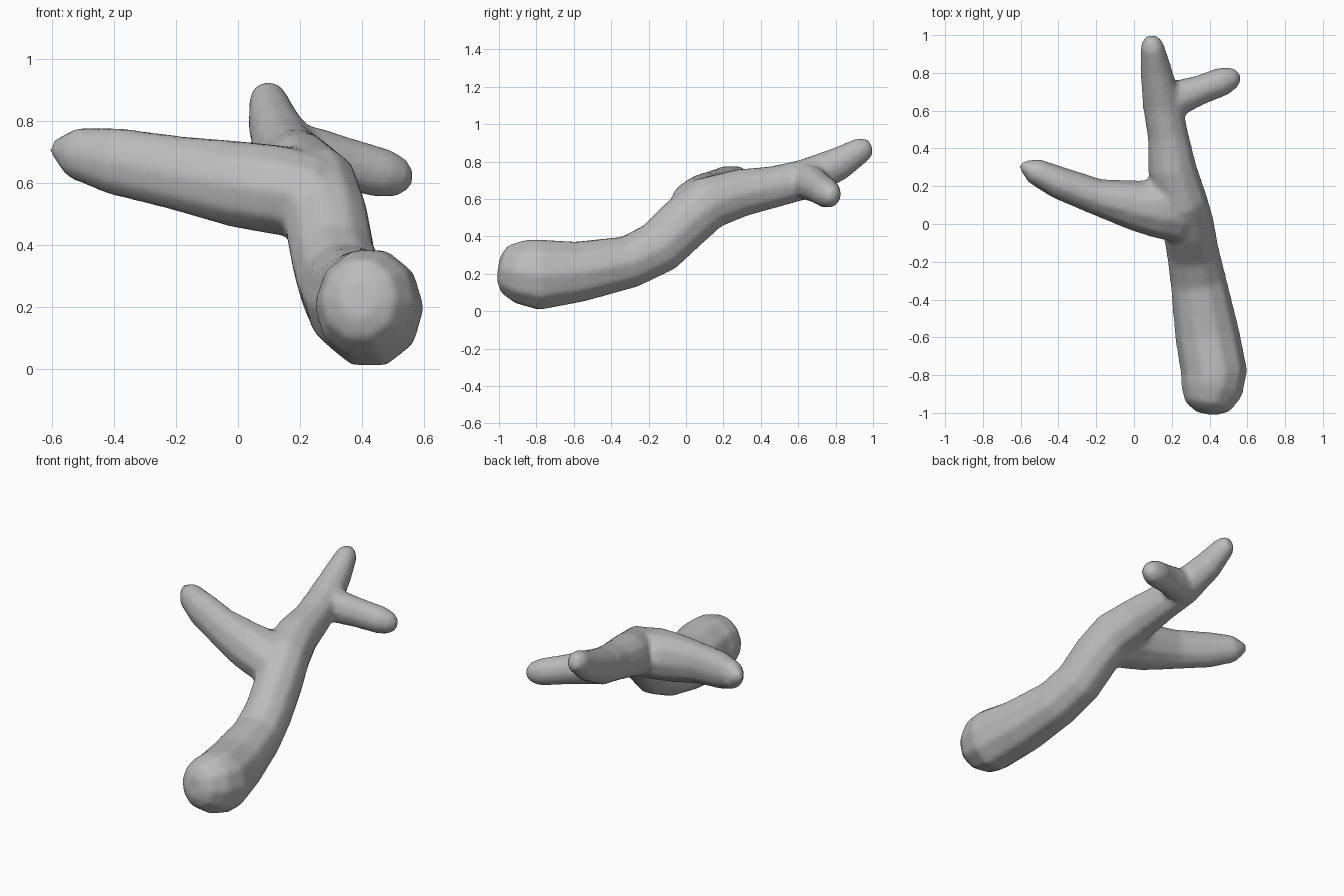
import bpy, bmesh, math
from mathutils import Vector

cube = bpy.data.objects.get("Cube")
if cube:
    bpy.data.objects.remove(cube, do_unlink=True)

SIDES = 10

mat = bpy.data.materials.new("plain grey")
mat.use_nodes = True
grey = (0.5, 0.5, 0.5, 1)
mat.diffuse_color = grey
mat.node_tree.nodes["Principled BSDF"].inputs["Base Color"].default_value = grey


def loft(bm, stations):
    """Closed tube through stations of x, y, z, half width, half height."""
    centres = [Vector(s[:3]) for s in stations]
    rings = []
    for i, (c, s) in enumerate(zip(centres, stations)):
        before, after = centres[max(i - 1, 0)], centres[min(i + 1, len(centres) - 1)]
        along = (after - before).normalized()
        side = along.cross(Vector((0, 0, 1))).normalized()
        up = side.cross(along)
        ring = []
        for k in range(SIDES):
            a = math.tau * k / SIDES
            ring.append(bm.verts.new(c + side * s[3] * math.cos(a) + up * s[4] * math.sin(a)))
        rings.append(ring)
    for r, q in zip(rings, rings[1:]):
        for k in range(SIDES):
            n = (k + 1) % SIDES
            bm.faces.new((r[k], r[n], q[n], q[k]))
    bm.faces.new(rings[0][::-1])
    bm.faces.new(rings[-1])


# Main limb, thick rounded butt to thin tip
limb = [(.385, -1, .23, .06, .07), (.39, -.965, .225, .125, .135),
        (.41, -.88, .212, .167, .18), (.425, -.79, .195, .178, .197),
        (.385, -.57, .212, .172, .168), (.34, -.3, .265, .15, .145),
        (.31, -.14, .345, .14, .148), (.285, 0, .48, .14, .15),
        (.25, .12, .58, .14, .148), (.2, .3, .635, .13, .132),
        (.18, .47, .665, .11, .115), (.15, .63, .705, .105, .11),
        (.115, .82, .79, .085, .092), (.095, .95, .87, .062, .068),
        (.09, .99, .885, .035, .04)]

# Long side branch reaching to the right
side_branch = [(.26, .06, .55, .16, .14), (.14, .08, .575, .16, .15),
               (0, .1, .595, .135, .145), (-.2, .145, .632, .098, .124),
               (-.4, .22, .67, .088, .112), (-.53, .282, .697, .07, .085),
               (-.6, .315, .715, .02, .025)]

# Short twig near the tip
twig = [(.13, .62, .7, .1, .1), (.24, .67, .685, .095, .098),
        (.35, .71, .66, .08, .088), (.47, .755, .63, .078, .082),
        (.525, .775, .617, .06, .065), (.56, .785, .61, .028, .03)]

bm = bmesh.new()
for stations in (limb, side_branch, twig):
    loft(bm, stations)
bmesh.ops.recalc_face_normals(bm, faces=bm.faces)
mesh = bpy.data.meshes.new("branch")
bm.to_mesh(mesh)
bm.free()
mesh.materials.append(mat)
branch = bpy.data.objects.new("branch", mesh)
bpy.context.collection.objects.link(branch)

# Fuse the tubes and soften the forks
remesh = branch.modifiers.new("fuse", 'REMESH')
remesh.mode = 'VOXEL'
remesh.voxel_size = 0.016
remesh.use_smooth_shade = True
soften = branch.modifiers.new("soften", 'SMOOTH')
soften.factor = 0.5
soften.iterations = 8
